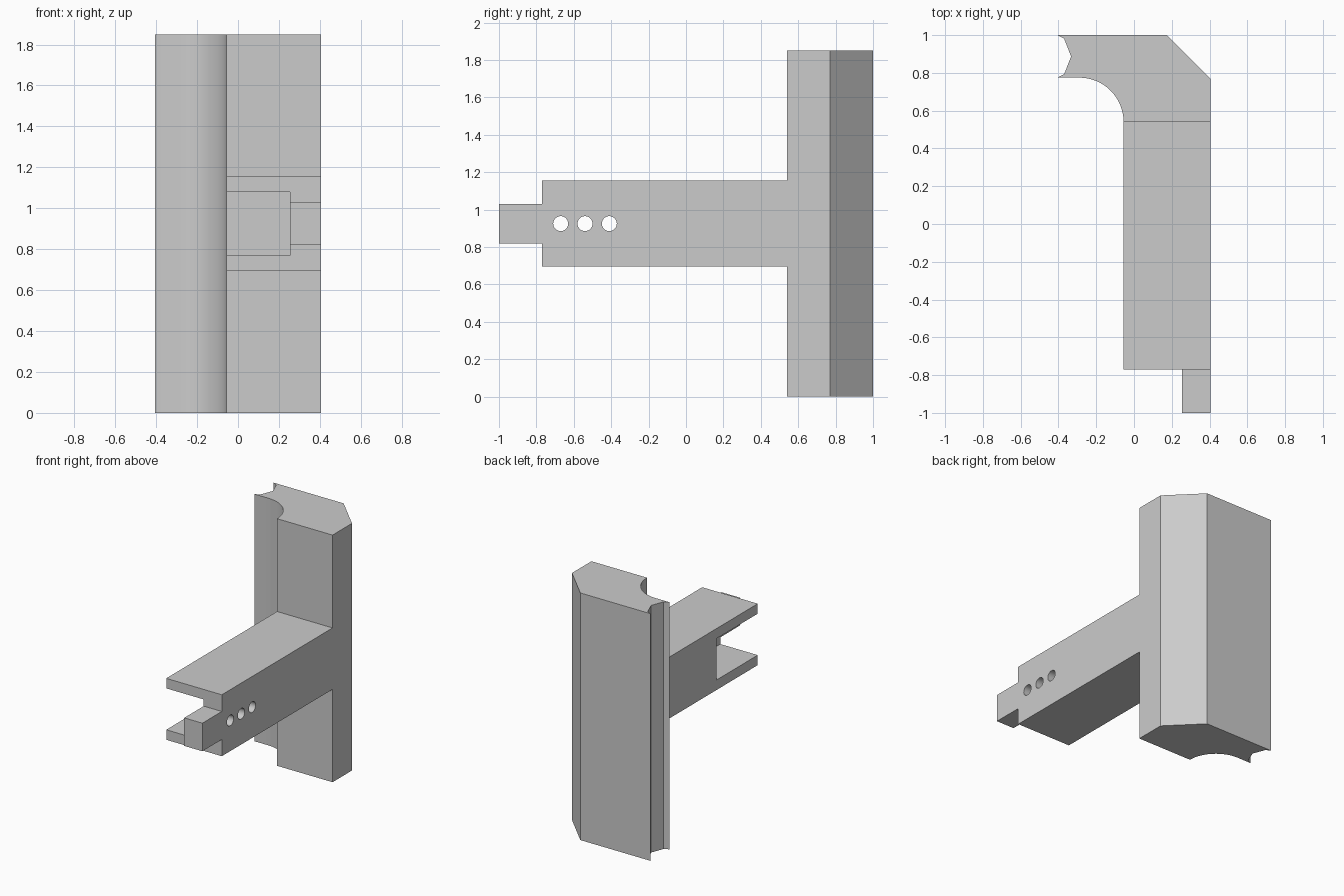
import bpy, bmesh, math
from mathutils import Matrix, Vector

if "Cube" in bpy.data.objects:
    bpy.data.objects.remove(bpy.data.objects["Cube"], do_unlink=True)

grey = bpy.data.materials.new("plain grey")
grey.use_nodes = True
COLOUR = (0.6, 0.6, 0.6, 1)
grey.diffuse_color = COLOUR
grey.node_tree.nodes["Principled BSDF"].inputs["Base Color"].default_value = COLOUR


def add_object(name, bm):
    bmesh.ops.recalc_face_normals(bm, faces=bm.faces)
    mesh = bpy.data.meshes.new(name)
    bm.to_mesh(mesh)
    bm.free()
    mesh.materials.append(grey)
    obj = bpy.data.objects.new(name, mesh)
    bpy.context.collection.objects.link(obj)
    return obj


def box(name, low, high):
    low, high = Vector(low), Vector(high)
    bm = bmesh.new()
    bmesh.ops.create_cube(bm, size=1)
    bmesh.ops.scale(bm, vec=high - low, verts=bm.verts)
    bmesh.ops.translate(bm, vec=(low + high) / 2, verts=bm.verts)
    return add_object(name, bm)


def prism(name, outline, height):
    bm = bmesh.new()
    face = bm.faces.new([bm.verts.new((x, y, 0)) for x, y in outline])
    new = bmesh.ops.extrude_face_region(bm, geom=[face])["geom"]
    bmesh.ops.translate(bm, vec=(0, 0, height),
                        verts=[v for v in new if isinstance(v, bmesh.types.BMVert)])
    return add_object(name, bm)


def combine(target, other, operation):
    mod = target.modifiers.new(operation.lower(), "BOOLEAN")
    mod.operation, mod.solver, mod.object = operation, "EXACT", other
    bpy.context.view_layer.objects.active = target
    bpy.ops.object.modifier_apply(modifier=mod.name)
    bpy.data.objects.remove(other, do_unlink=True)


LEFT, INNER, WALL = 0.405, -0.055, 0.255
ARM_END, PANEL_FRONT, RADIUS = -0.77, 0.54, 0.235

# Upright panel: chamfered corner, concave fillet and notched edge
outline = [(-LEFT, 1), (0.175, 1), (LEFT, 0.77), (LEFT, PANEL_FRONT)]
for i in range(17):
    a = math.pi / 2 * i / 16
    outline.append((INNER - RADIUS + RADIUS * math.cos(a),
                    PANEL_FRONT + RADIUS * math.sin(a)))
outline += [(-LEFT, 0.775), (-0.37, 0.793), (-0.333, 0.887), (-0.37, 0.981)]
bracket = prism("bracket", outline, 1.85)

# Square arm with a side slot
arm = box("arm", (INNER, ARM_END, 0.695), (LEFT, 0.6, 1.155))
combine(arm, box("slot_cutter", (-0.2, -0.9, 0.77), (WALL, -0.28, 1.08)), "DIFFERENCE")

# Row of three holes through the slot wall
for y in (-0.67, -0.54, -0.41):
    bm = bmesh.new()
    bmesh.ops.create_cone(bm, cap_ends=True, segments=32, radius1=0.04, radius2=0.04,
                          depth=0.4, matrix=Matrix.Translation((0.33, y, 0.925))
                          @ Matrix.Rotation(math.pi / 2, 4, "Y"))
    combine(arm, add_object("hole_cutter", bm), "DIFFERENCE")

# End tab, then join everything into one solid
combine(arm, box("tab", (WALL, -1, 0.82), (LEFT, -0.74, 1.03)), "UNION")
combine(bracket, arm, "UNION")

bpy.ops.object.select_all(action="DESELECT")
bracket.select_set(True)
bpy.context.view_layer.objects.active = bracket
bpy.ops.object.shade_smooth_by_angle(angle=math.radians(25))
